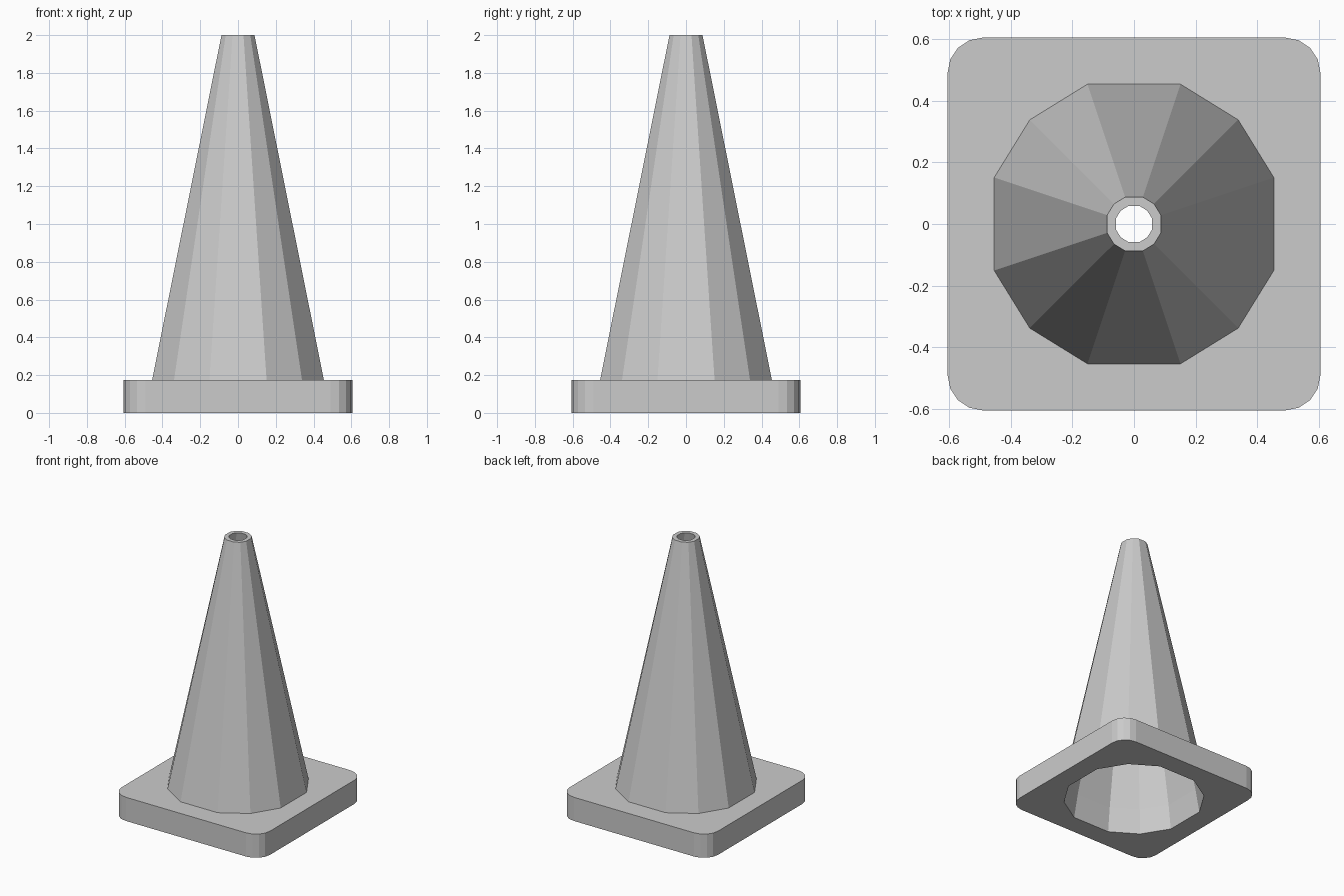
import bpy, bmesh
from math import sin, cos, radians

if "Cube" in bpy.data.objects:
    bpy.data.objects.remove(bpy.data.objects["Cube"])

BASE_H, HALF, CORNER = 0.175, 0.606, 0.115


def cone_ring(bm, r, z):
    """Twelve-sided ring, slightly wider on the four axis-facing sides."""
    return [bm.verts.new((r * cos(radians(a + q)), r * sin(radians(a + q)), z))
            for q in (0, 90, 180, 270) for a in (18.4, 45, 71.6)]


def base_ring(bm, z):
    """Rounded square outline with four segments per corner."""
    c = HALF - CORNER
    return [bm.verts.new((sx * c + CORNER * cos(radians(q + i * 22.5)),
                          sy * c + CORNER * sin(radians(q + i * 22.5)), z))
            for q, sx, sy in ((0, 1, 1), (90, -1, 1), (180, -1, -1), (270, 1, -1))
            for i in range(5)]


def loft(bm, a, b):
    n = len(a)
    for i in range(n):
        j = (i + 1) % n
        bm.faces.new((a[i], a[j], b[j], b[i]))


def fill_between(bm, outer, inner):
    edges = []
    for ring in (outer, inner):
        for i, v in enumerate(ring):
            w = ring[(i + 1) % len(ring)]
            edges.append(bm.edges.get((v, w)) or bm.edges.new((v, w)))
    bmesh.ops.triangle_fill(bm, edges=edges, use_beauty=True, normal=(0, 0, 1))


def finish(bm, name):
    bmesh.ops.recalc_face_normals(bm, faces=bm.faces)
    me = bpy.data.meshes.new(name)
    bm.to_mesh(me)
    bm.free()
    bpy.context.collection.objects.link(bpy.data.objects.new(name, me))


# Hollow cone: outer wall, top rim, inner wall, closed under the wall
bm = bmesh.new()
rings = [cone_ring(bm, r, z) for r, z in
         ((0.479, BASE_H), (0.092, 2.0), (0.061, 2.0), (0.45, BASE_H))]
for k in range(4):
    loft(bm, rings[k], rings[(k + 1) % 4])
finish(bm, "cone_body")

# Rounded square base with the opening underneath
bm = bmesh.new()
low, high = base_ring(bm, 0), base_ring(bm, BASE_H)
hole_low, hole_high = cone_ring(bm, 0.479, 0), cone_ring(bm, 0.45, BASE_H)
loft(bm, low, high)
loft(bm, hole_low, hole_high)
fill_between(bm, low, hole_low)
fill_between(bm, high, hole_high)
finish(bm, "base_plate")
